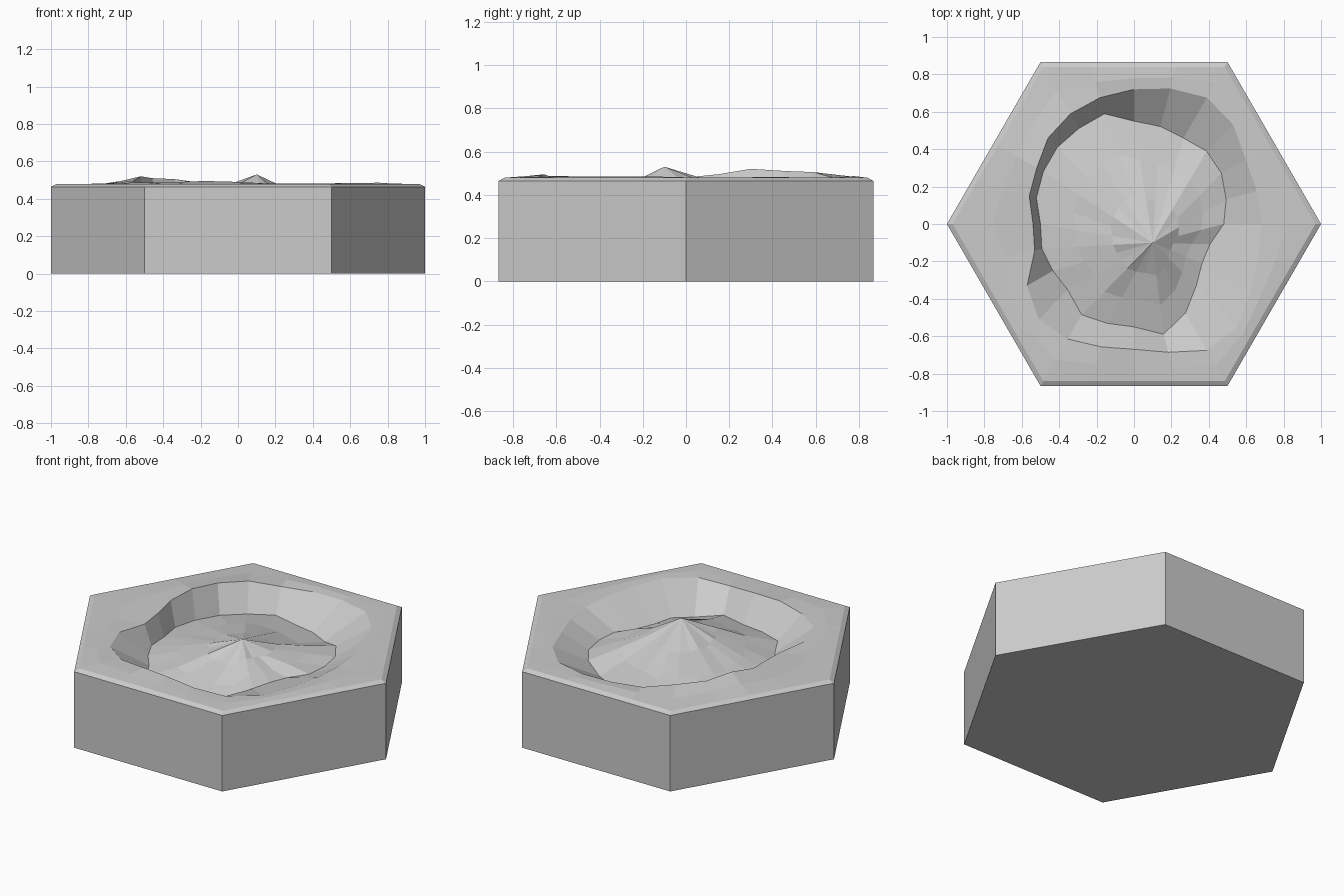
import bpy, bmesh, math, random
from mathutils import Vector

if "Cube" in bpy.data.objects:
    bpy.data.objects.remove(bpy.data.objects["Cube"])

random.seed(4)
N = 24  # one column every 15 degrees, so hexagon corners land on columns

# Crater outline per column: lip radius, floor radius
lip = [.68, .68, .69, .75, .78, .75, .72, .70, .68, .65, .60, .58,
       .54, .55, .66, .72, .71, .68, .67, .71, .78, .78, .72, .69]
floor = [.48, .51, .54, .55, .53, .54, .55, .61, .59, .58, .56, .54,
         .50, .51, .50, .50, .56, .55, .55, .61, .55, .47, .42, .42]
lip_z = {8: .505, 9: .51, 10: .52, 11: .495, 13: .47, 17: .495, 18: .49}
peak = Vector((.10, -.10, .53))


def polar(i, r, z):
    a = 2 * math.pi * i / N
    return Vector((r * math.cos(a), r * math.sin(a), z))


def hex_radius(i, r):
    a = math.radians((i * 15) % 60 - 30)
    return r * math.cos(math.pi / 6) / math.cos(a)


def floor_z(i):
    return .38 if i < 4 or i > 20 else .345


bm = bmesh.new()


def ring(points):
    return [bm.verts.new(p) for p in points]


# Hexagonal block, chamfer, rough rim, crater wall and central mound
rim_mid = []
for i in range(N):
    r = (hex_radius(i, .97) + lip[i]) / 2
    z = .483 + random.uniform(-.004, .004) + (.012 if i in (9, 10) else 0)
    rim_mid.append(polar(i, r, z))


def mound(t, rough):
    pts = []
    for i in range(N):
        f = polar(i, floor[i], floor_z(i))
        p = peak.lerp(f, t)
        p.z += random.uniform(-rough, rough) - .015
        pts.append(p)
    return pts


rings = [
    ring(polar(i, hex_radius(i, 1), 0) for i in range(N)),
    ring(polar(i, hex_radius(i, 1), .464) for i in range(N)),
    ring(polar(i, hex_radius(i, .97), .479) for i in range(N)),
    ring(rim_mid),
    ring(polar(i, lip[i], lip_z.get(i, .48)) for i in range(N)),
    ring(polar(i, floor[i], floor_z(i)) for i in range(N)),
    ring(mound(.68, .012)),
    ring(mound(.36, .010)),
]
for a, b in zip(rings, rings[1:]):
    for i in range(N):
        j = (i + 1) % N
        bm.faces.new((a[i], a[j], b[j], b[i]))
bm.faces.new(rings[0][::-1])
top = bm.verts.new(peak)
for i in range(N):
    bm.faces.new((rings[-1][i], rings[-1][(i + 1) % N], top))
bmesh.ops.recalc_face_normals(bm, faces=bm.faces)

mesh = bpy.data.meshes.new("crater_hex_tile")
bm.to_mesh(mesh)
bm.free()
tile = bpy.data.objects.new("crater_hex_tile", mesh)
bpy.context.collection.objects.link(tile)
